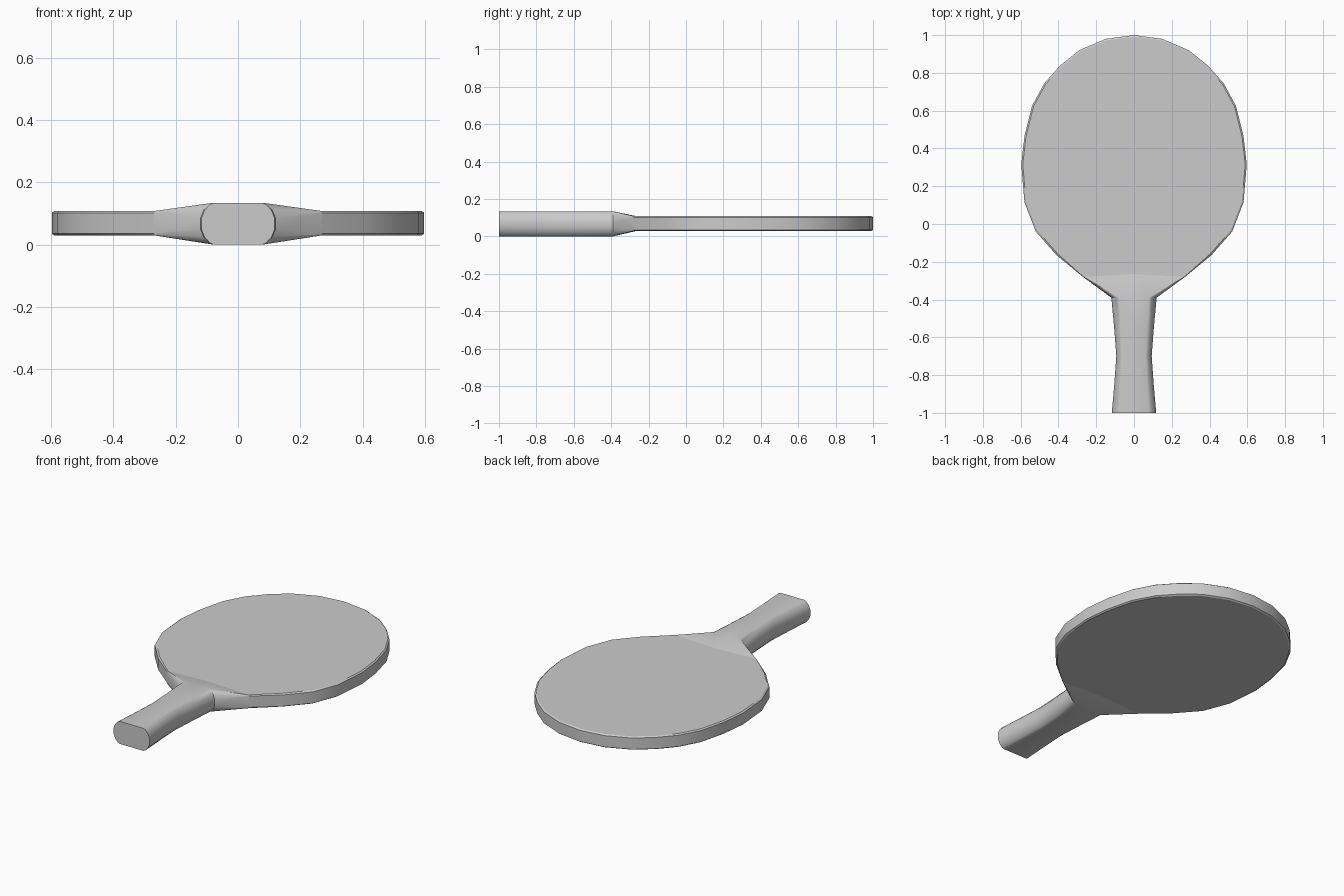
import bpy, bmesh

if "Cube" in bpy.data.objects:
    bpy.data.objects.remove(bpy.data.objects["Cube"])


def finish(bm, name):
    bmesh.ops.remove_doubles(bm, verts=bm.verts, dist=1e-5)
    bmesh.ops.recalc_face_normals(bm, faces=bm.faces)
    mesh = bpy.data.meshes.new(name)
    bm.to_mesh(mesh)
    bm.free()
    obj = bpy.data.objects.new(name, mesh)
    bpy.context.collection.objects.link(obj)
    bpy.ops.object.select_all(action='DESELECT')
    bpy.context.view_layer.objects.active = obj
    obj.select_set(True)
    bpy.ops.object.shade_smooth_by_angle(angle=0.55)
    return obj


# Blade: half outline from throat to tip, mirrored
half = [(0.27, -0.28), (0.41, -0.165), (0.52, -0.04), (0.58, 0.115),
        (0.597, 0.315), (0.58, 0.465), (0.54, 0.625), (0.475, 0.745),
        (0.39, 0.84), (0.29, 0.92), (0.15, 0.98), (0, 1.0)]
outline = half + [(-x, y) for x, y in reversed(half[:-1])]
THROAT_Y = -0.265


def blade_ring(bm, z, s):
    ring = []
    for x, y in outline:
        yy = y if y < -0.27 else 0.36 + (y - 0.36) * s
        ring.append(bm.verts.new((x * s, yy, z)))
    return ring


bm = bmesh.new()
INSET = 0.986
rings = [blade_ring(bm, z, s) for z, s in
         ((0.029, INSET), (0.035, 1), (0.102, 1), (0.108, INSET))]
for a, b in zip(rings, rings[1:]):
    for i in range(len(a) - 1):
        bm.faces.new((a[i], a[i + 1], b[i + 1], b[i]))
for ring in (rings[0], rings[-1]):
    bm.faces.new(ring + [bm.verts.new((0, THROAT_Y, ring[0].co.z))])
finish(bm, "blade")

# Handle and flared neck: a loft of mirrored cross-sections
grip = [(0, 0.134), (0.08, 0.134), (0.092, 0.129), (0.11, 0.11), (0.12, 0.085),
        (0.12, 0.049), (0.11, 0.024), (0.092, 0.005), (0.08, 0), (0, 0)]
xi = 0.27 * INSET
neck = [(0, THROAT_Y, 0.108), (xi, -0.28, 0.108), (xi + 0.001, -0.28, 0.1065),
        (0.269, -0.28, 0.1035), (0.27, -0.28, 0.102), (0.27, -0.28, 0.035),
        (0.269, -0.28, 0.033), (xi + 0.001, -0.28, 0.0305),
        (xi, -0.28, 0.029), (0, THROAT_Y, 0.029)]
sections = [neck]
for y, w in ((-0.39, 1.0), (-0.55, 0.875), (-0.7, 0.78), (-0.85, 0.87), (-1.0, 0.98)):
    sections.append([(x * w, y, z) for x, z in grip])

bm = bmesh.new()
loops = []
for sec in sections:
    full = sec + [(-x, y, z) for x, y, z in reversed(sec[1:-1])]
    loops.append([bm.verts.new(p) for p in full])
n = len(loops[0])
for k, (a, b) in enumerate(zip(loops, loops[1:])):
    for i in range(n):
        j = (i + 1) % n
        bm.faces.new((a[i], a[j], b[j], b[i]))
bm.faces.new(loops[-1])
finish(bm, "handle")
